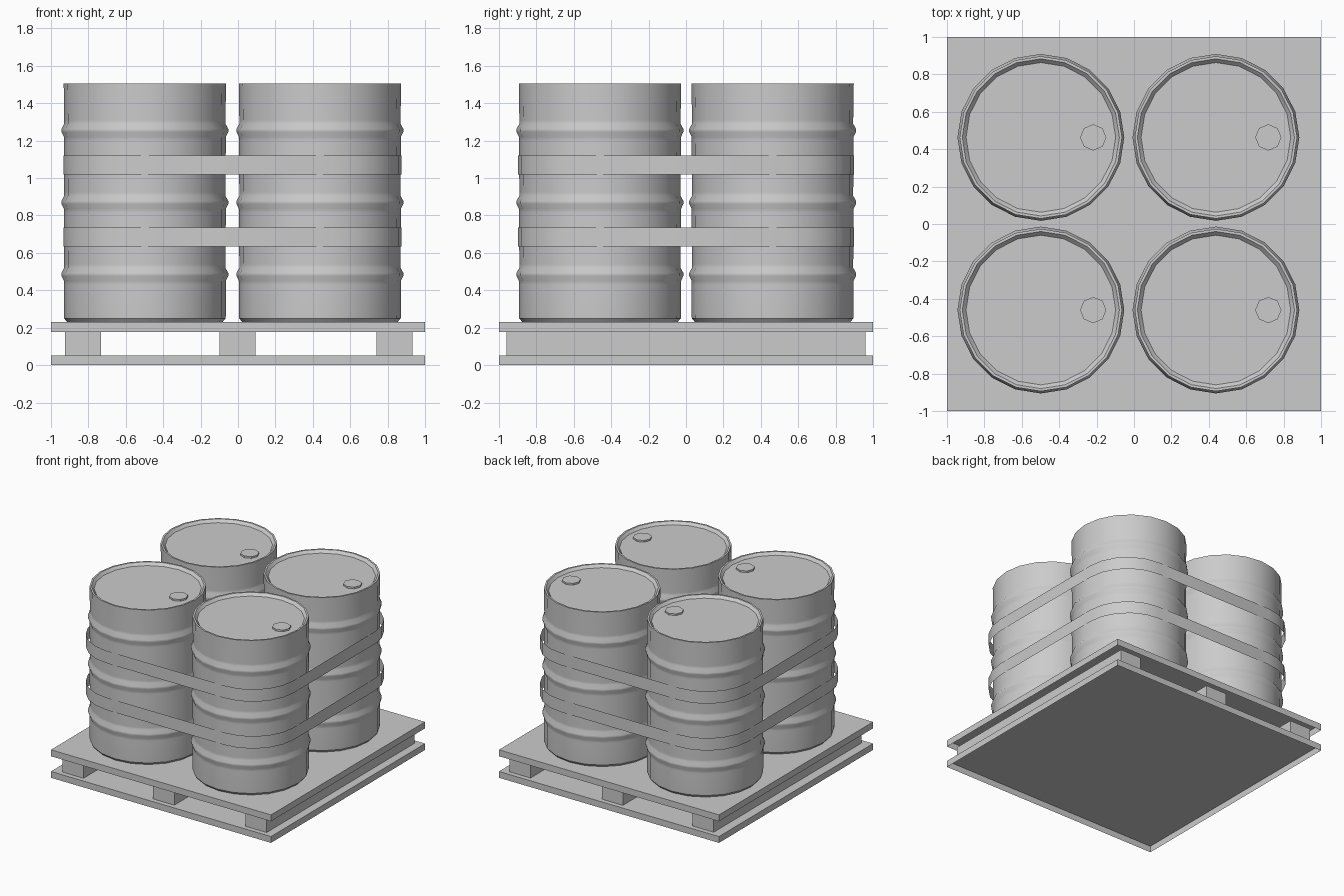
import bpy, bmesh
from math import sin, cos, pi, radians

if "Cube" in bpy.data.objects:
    bpy.data.objects.remove(bpy.data.objects["Cube"])

DRUM_X = (-0.498, 0.438)
DRUM_Y = (-0.46, 0.463)


def finish(name, bm, smooth=True):
    me = bpy.data.meshes.new(name)
    bm.to_mesh(me)
    bm.free()
    ob = bpy.data.objects.new(name, me)
    bpy.context.collection.objects.link(ob)
    if smooth:
        bpy.context.view_layer.objects.active = ob
        ob.select_set(True)
        bpy.ops.object.shade_smooth_by_angle(angle=radians(35))
        ob.select_set(False)
    return ob


def box(name, x0, x1, y0, y1, z0, z1, open_bottom=False):
    bm = bmesh.new()
    bmesh.ops.create_cube(bm, size=1)
    if open_bottom:
        bm.normal_update()
        under = [f for f in bm.faces if f.normal.z < -0.5]
        bmesh.ops.delete(bm, geom=under, context='FACES')
    for v in bm.verts:
        v.co.x = (x0 + x1) / 2 + v.co.x * (x1 - x0)
        v.co.y = (y0 + y1) / 2 + v.co.y * (y1 - y0)
        v.co.z = (z0 + z1) / 2 + v.co.z * (z1 - z0)
    return finish(name, bm, False)


def lathe(name, profile, sides, cx, cy):
    """Revolve (radius, z) points, bottom to top, and cap the top only."""
    bm = bmesh.new()
    rings = [[bm.verts.new((cx + r * cos(2 * pi * i / sides),
                            cy + r * sin(2 * pi * i / sides), z))
              for i in range(sides)] for r, z in profile]
    for a, b in zip(rings, rings[1:]):
        for i in range(sides):
            j = (i + 1) % sides
            bm.faces.new((a[i], a[j], b[j], b[i]))
    bm.faces.new(rings[-1])
    return finish(name, bm)


def strap(name, z0, z1, x0, x1, y0, y1, r, steps=5):
    """Thin band following a rounded rectangle."""
    corners = ((x1 - r, y1 - r), (x0 + r, y1 - r), (x0 + r, y0 + r), (x1 - r, y0 + r))
    path = []
    for k, (cx, cy) in enumerate(corners):
        for s in range(steps + 1):
            a = pi / 2 * (k + s / steps)
            path.append((cx + r * cos(a), cy + r * sin(a)))
    bm = bmesh.new()
    low = [bm.verts.new((x, y, z0)) for x, y in path]
    high = [bm.verts.new((x, y, z1)) for x, y in path]
    for i in range(len(path)):
        j = (i + 1) % len(path)
        bm.faces.new((low[i], low[j], high[j], high[i]))
    return finish(name, bm)


# Pallet: two decks, open underneath, and three runners between them
box("pallet_bottom_deck", -1, 1, -1, 1, 0, 0.052, True)
box("pallet_top_deck", -1, 1, -1, 1, 0.177, 0.23, True)
for n, x in enumerate((-0.828, -0.003, 0.837)):
    box(f"pallet_runner_{n + 1}", x - 0.096, x + 0.096, -0.96, 0.96, 0.052, 0.178)

# Drum profile: chamfered base, three rolling hoops, rim and recessed lid
profile = [(0.415, 0.23), (0.432, 0.25), (0.433, 0.27)]
for z in (0.485, 0.87, 1.255):
    profile += [(0.433, z - 0.055), (0.433, z - 0.035), (0.446, z - 0.008),
                (0.446, z + 0.008), (0.431, z + 0.035), (0.431, z + 0.055)]
profile += [(0.434, 1.507), (0.42, 1.507), (0.40, 1.485)]

n = 0
for cx in DRUM_X:
    for cy in DRUM_Y:
        n += 1
        lathe(f"drum_{n}", profile, 20, cx, cy)
        lathe(f"bung_cap_{n}", [(0.07, 1.483), (0.07, 1.499)], 8, cx + 0.28, cy)

# Straps around the four drums
strap("lower_strap", 0.633, 0.735, -0.933, 0.875, -0.897, 0.899, 0.37)
strap("upper_strap", 1.018, 1.12, -0.933, 0.875, -0.897, 0.899, 0.37)
